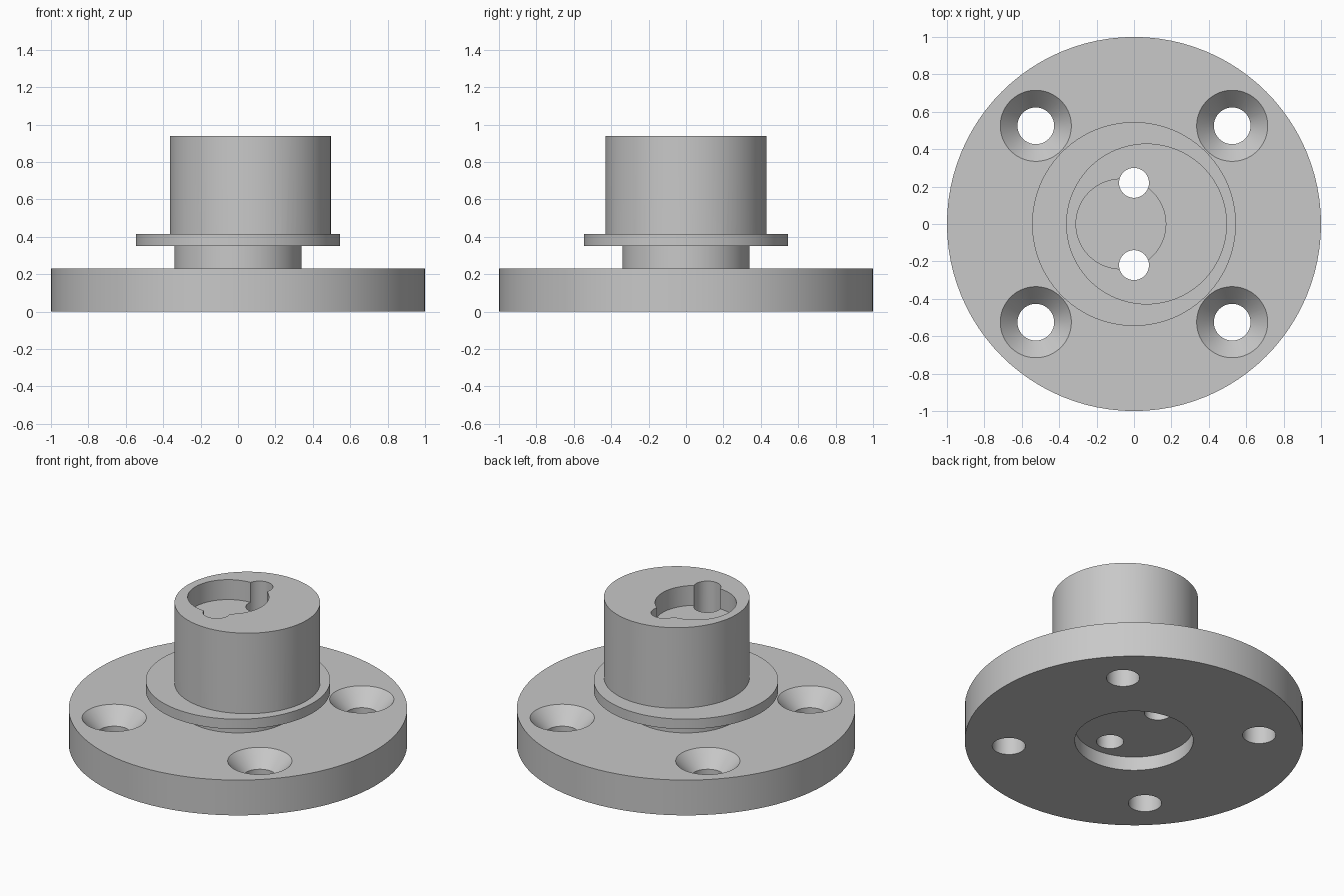
import bpy, bmesh, math

SEGMENTS = 96
BASE_TOP, COLLAR_LOW, COLLAR_TOP, BOSS_TOP = 0.23, 0.35, 0.415, 0.94

default = bpy.data.objects.get("Cube")
if default:
    bpy.data.objects.remove(default, do_unlink=True)

# Single plain metal colour
grey = bpy.data.materials.new("plain grey")
grey.use_nodes = True
colour = (0.58, 0.58, 0.58, 1)
grey.diffuse_color = colour
grey.node_tree.nodes["Principled BSDF"].inputs["Base Color"].default_value = colour


def turned(name, profile, x=0, y=0):
    """Closed solid of revolution; profile is (radius, z), starting and ending on the axis."""
    bm = bmesh.new()
    rings = []
    for r, z in profile:
        if r == 0:
            rings.append([bm.verts.new((x, y, z))] * SEGMENTS)
        else:
            angles = [math.tau * i / SEGMENTS for i in range(SEGMENTS)]
            rings.append([bm.verts.new((x + r * math.cos(a), y + r * math.sin(a), z)) for a in angles])
    for low, high in zip(rings, rings[1:]):
        for i in range(SEGMENTS):
            j = (i + 1) % SEGMENTS
            corners = list(dict.fromkeys((low[i], low[j], high[j], high[i])))
            bm.faces.new(corners)
    bmesh.ops.recalc_face_normals(bm, faces=bm.faces)
    mesh = bpy.data.meshes.new(name)
    bm.to_mesh(mesh)
    bm.free()
    mesh.materials.append(grey)
    obj = bpy.data.objects.new(name, mesh)
    bpy.context.collection.objects.link(obj)
    return obj


def cylinder(name, r, low, high, x=0, y=0):
    return turned(name, [(0, low), (r, low), (r, high), (0, high)], x, y)


def combine(target, tool, operation):
    """Apply a boolean and discard the tool."""
    tool.hide_render = True
    mod = target.modifiers.new(operation, 'BOOLEAN')
    mod.operation = operation
    mod.solver = 'EXACT'
    mod.object = tool
    bpy.context.view_layer.objects.active = target
    bpy.ops.object.modifier_apply(modifier=mod.name)
    bpy.data.objects.remove(tool, do_unlink=True)


# Base disc, shallow bore underneath, neck and collar in one turned profile
body = turned("flanged_hub", [
    (0, 0.09), (0.35, 0.09), (0.35, 0), (1, 0), (1, BASE_TOP),
    (0.34, BASE_TOP), (0.34, COLLAR_LOW), (0.545, COLLAR_LOW),
    (0.545, COLLAR_TOP), (0, COLLAR_TOP)])

# Off-centre boss, sunk slightly into the collar
combine(body, cylinder("boss", 0.43, 0.38, BOSS_TOP, x=0.067), 'UNION')

# Round pocket in the boss top
combine(body, cylinder("pocket_cutter", 0.24, BOSS_TOP - 0.13, 1.1, x=-0.07), 'DIFFERENCE')

# Two through holes beside the pocket
for side in (-1, 1):
    combine(body, cylinder("pin_hole_cutter", 0.08, -0.2, 1.2, y=side * 0.22), 'DIFFERENCE')

# Four countersunk screw holes; the cutters stop below the collar
for sx in (-1, 1):
    for sy in (-1, 1):
        cutter = turned("screw_hole_cutter", [
            (0, -0.1), (0.098, -0.1), (0.098, BASE_TOP - 0.1),
            (0.19, BASE_TOP), (0.19, BASE_TOP + 0.05), (0, BASE_TOP + 0.05)],
            sx * 0.525, sy * 0.525)
        combine(body, cutter, 'DIFFERENCE')

# Smooth round walls with sharp rims
bpy.ops.object.select_all(action='DESELECT')
body.select_set(True)
bpy.context.view_layer.objects.active = body
bpy.ops.object.shade_smooth_by_angle(angle=math.radians(30))
